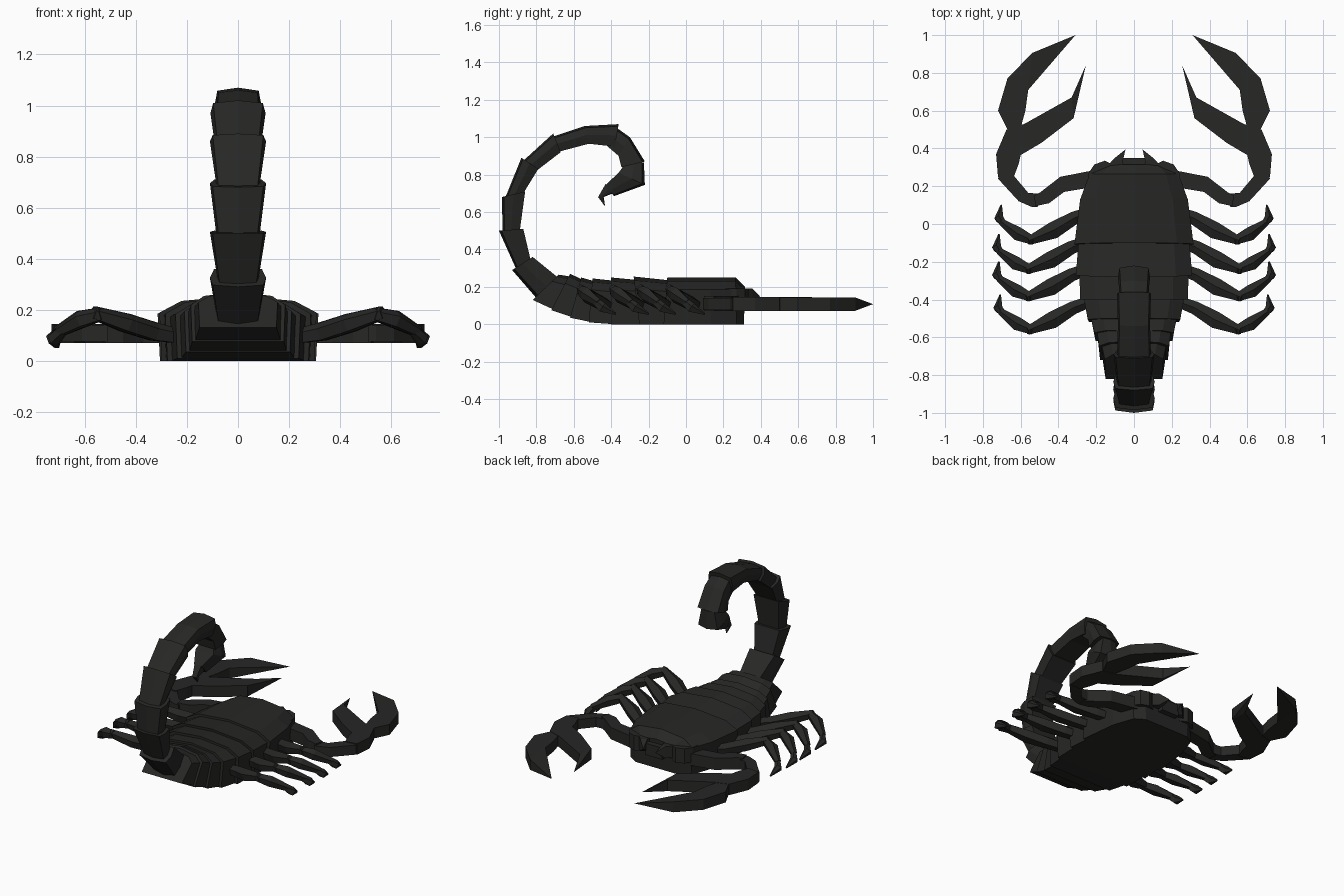
import bpy, bmesh
from mathutils import Vector

if "Cube" in bpy.data.objects:
    bpy.data.objects.remove(bpy.data.objects["Cube"])

mat = bpy.data.materials.new("dark_shell")
mat.diffuse_color = (0.02, 0.02, 0.019, 1)
mat.use_nodes = True
mat.node_tree.nodes["Principled BSDF"].inputs["Base Color"].default_value = mat.diffuse_color


def finish(name, bm, mirror=False):
    bmesh.ops.remove_doubles(bm, verts=bm.verts, dist=0.0005)
    bmesh.ops.recalc_face_normals(bm, faces=bm.faces)
    me = bpy.data.meshes.new(name)
    bm.to_mesh(me)
    bm.free()
    me.materials.append(mat)
    ob = bpy.data.objects.new(name, me)
    bpy.context.collection.objects.link(ob)
    if mirror:
        m = ob.modifiers.new("mirror", 'MIRROR')
        m.use_mirror_merge = False
    return ob


def loft(bm, rings):
    """Skin a list of equal-length rings and cap both ends."""
    rows = [[bm.verts.new(p) for p in r] for r in rings]
    n = len(rows[0])
    for a, b in zip(rows, rows[1:]):
        for i in range(n):
            j = (i + 1) % n
            bm.faces.new((a[i], a[j], b[j], b[i]))
    bm.faces.new(rows[0])
    bm.faces.new(rows[-1])


def span_ring(back, belly, w, profile):
    """Profile (across, along) laid between a belly and a back point in the yz plane."""
    return [(u * w, belly[0] + (back[0] - belly[0]) * v,
             belly[1] + (back[1] - belly[1]) * v) for u, v in profile]


def limb(bm, pts):
    """Five-sided tube along (x, y, z, half width, half height) points."""
    rings = []
    P = [Vector(p[:3]) for p in pts]
    for i, p in enumerate(pts):
        t = (P[min(i + 1, len(P) - 1)] - P[max(i - 1, 0)]).normalized()
        s = t.cross(Vector((0, 0, 1))).normalized()
        up = s.cross(t)
        rings.append([P[i] + s * u * p[3] + up * v * p[4] for u, v in
                      ((0, 1), (1, .3), (.7, -1), (-.7, -1), (-1, .3))])
    loft(bm, rings)


def slab(name, outline, z0, z1, tips=()):
    """Mirrored flat plate; the points listed in tips are pinched to a point."""
    bm = bmesh.new()
    mid = (z0 + z1) / 2
    lo = [bm.verts.new((x, y, mid if i in tips else z0)) for i, (x, y) in enumerate(outline)]
    hi = [bm.verts.new((x, y, mid if i in tips else z1)) for i, (x, y) in enumerate(outline)]
    n = len(lo)
    faces = [bm.faces.new(lo[::-1]), bm.faces.new(hi)]
    for i in range(n):
        j = (i + 1) % n
        bm.faces.new((lo[i], lo[j], hi[j], hi[i]))
    bmesh.ops.triangulate(bm, faces=faces)
    return finish(name, bm, True)


BODY = [(-.97, 0), (.97, 0), (1, .74), (.72, .92), (0, 1), (-.72, .92), (-1, .74)]
TAIL = [(-.9, .1), (0, 0), (.9, .1), (1, .5), (.85, 1), (-.85, 1), (-1, .5)]

# carapace: the broad front shield
bm = bmesh.new()
loft(bm, [span_ring(b, v, w, BODY) for b, v, w in (
    ((.315, .20), (.31, 0), .17), ((.265, .25), (.27, 0), .235),
    ((.13, .25), (.13, 0), .285), ((-.10, .25), (-.12, 0), .315))])
finish("carapace", bm)

# overlapping abdomen plates, curling up towards the tail
plates = [((-.08, .25), (-.10, 0), .31), ((-.28, .255), (-.25, 0), .308),
          ((-.40, .25), (-.40, 0), .285), ((-.50, .245), (-.52, .01), .245),
          ((-.56, .25), (-.62, .035), .21), ((-.62, .27), (-.72, .075), .185),
          ((-.68, .265), (-.82, .13), .155)]
for i, (a, b) in enumerate(zip(plates, plates[1:])):
    start = ((a[0][0] + .02, a[0][1] - .018), (a[1][0] + .02, a[1][1]), a[2] * .94)
    bm = bmesh.new()
    loft(bm, [span_ring(*start, BODY), span_ring(*b, BODY)])
    finish(f"abdomen_plate_{i + 1}", bm)

# tail links: (inner point, outer point, half width) per ring
links = [
    [((-.66, .23), (-.80, .14), .085), ((-.82, .36), (-.93, .29), .11)],
    [((-.83, .34), (-.91, .30), .08), ((-.87, .51), (-1.0, .50), .11)],
    [((-.89, .49), (-.98, .50), .085), ((-.86, .71), (-.985, .68), .11)],
    [((-.87, .70), (-.965, .68), .085), ((-.79, .83), (-.88, .89), .11)],
    [((-.80, .82), (-.88, .865), .09), ((-.67, .92), (-.71, 1.02), .108)],
    [((-.69, .92), (-.72, 1.0), .09), ((-.52, .965), (-.54, 1.06), .085),
     ((-.38, .95), (-.36, 1.07), .09)],
    [((-.43, .96), (-.37, 1.05), .075), ((-.36, .90), (-.30, 1.0), .08),
     ((-.345, .84), (-.22, .87), .085)]]
for i, rings in enumerate(links):
    bm = bmesh.new()
    loft(bm, [span_ring(*r, TAIL) for r in rings])
    finish(f"tail_link_{i + 1}", bm)

# venom bulb and hooked sting
bm = bmesh.new()
loft(bm, [span_ring(*r, TAIL) for r in (
    ((-.325, .86), (-.225, .865), .055), ((-.36, .81), (-.22, .745), .08),
    ((-.43, .745), (-.385, .685), .035))])
finish("tail_bulb", bm)
bm = bmesh.new()
loft(bm, [span_ring(*r, TAIL) for r in (
    ((-.43, .75), (-.39, .70), .03), ((-.47, .68), (-.44, .68), .018),
    ((-.437, .635), (-.433, .635), .003))])
finish("sting", bm)

# four walking legs per side: thigh, shin, foot
thigh = [(.24, .06, .10, .03, .03), (.32, .03, .115, .035, .035),
         (.43, -.035, .15, .045, .035), (.56, -.09, .19, .022, .024)]
shin = [(.53, -.09, .185, .022, .024), (.61, -.055, .165, .036, .032),
        (.70, .01, .115, .018, .02)]
foot = [(.685, -.005, .125, .015, .02), (.715, .03, .09, .024, .026),
        (.703, .10, .055, .004, .005)]
for k, (dy, dx) in enumerate(((0, 0), (-.155, .012), (-.30, .012), (-.475, .005))):
    bm = bmesh.new()
    for part in (thigh, shin, foot):
        limb(bm, [(x + dx, y + dy, z, w, h) for x, y, z, w, h in part])
    finish(f"leg_pair_{k + 1}", bm, True)

# pincer arms
slab("arm_base", [(.10, .22), (.10, .31), (.155, .335), (.21, .315), (.24, .27), (.25, .18)],
     .09, .19)
slab("upper_arm", [(.20, .20), (.25, .19), (.37, .17), (.45, .11), (.52, .095),
                   (.53, .15), (.50, .165), (.39, .25), (.21, .285)], .07, .15)
slab("forearm", [(.51, .09), (.54, .09), (.61, .12), (.72, .24), (.71, .27),
                 (.64, .26), (.56, .165), (.50, .16)], .075, .14)
slab("claw_hand", [(.64, .24), (.72, .25), (.73, .37), (.675, .50), (.58, .53), (.33, .67),
                   (.255, .84), (.32, .56), (.49, .43), (.60, .365), (.61, .32)],
     .07, .145, (6,))
slab("claw_finger", [(.60, .51), (.67, .50), (.72, .60), (.67, .77), (.54, .905),
                     (.31, 1.0), (.56, .71), (.575, .60), (.65, .53)][:8],
     .072, .143, (5,))

# mouth parts between the arms
slab("jaw", [(.04, .26), (.13, .26), (.125, .325), (.095, .355), (.045, .395), (.06, .33)],
     .11, .19, (4,))
bm = bmesh.new()
bmesh.ops.create_cube(bm, size=1)
for v in bm.verts:
    v.co = (v.co.x * .13, .295 + v.co.y * .11, .13 + v.co.z * .08)
finish("mouth", bm)
